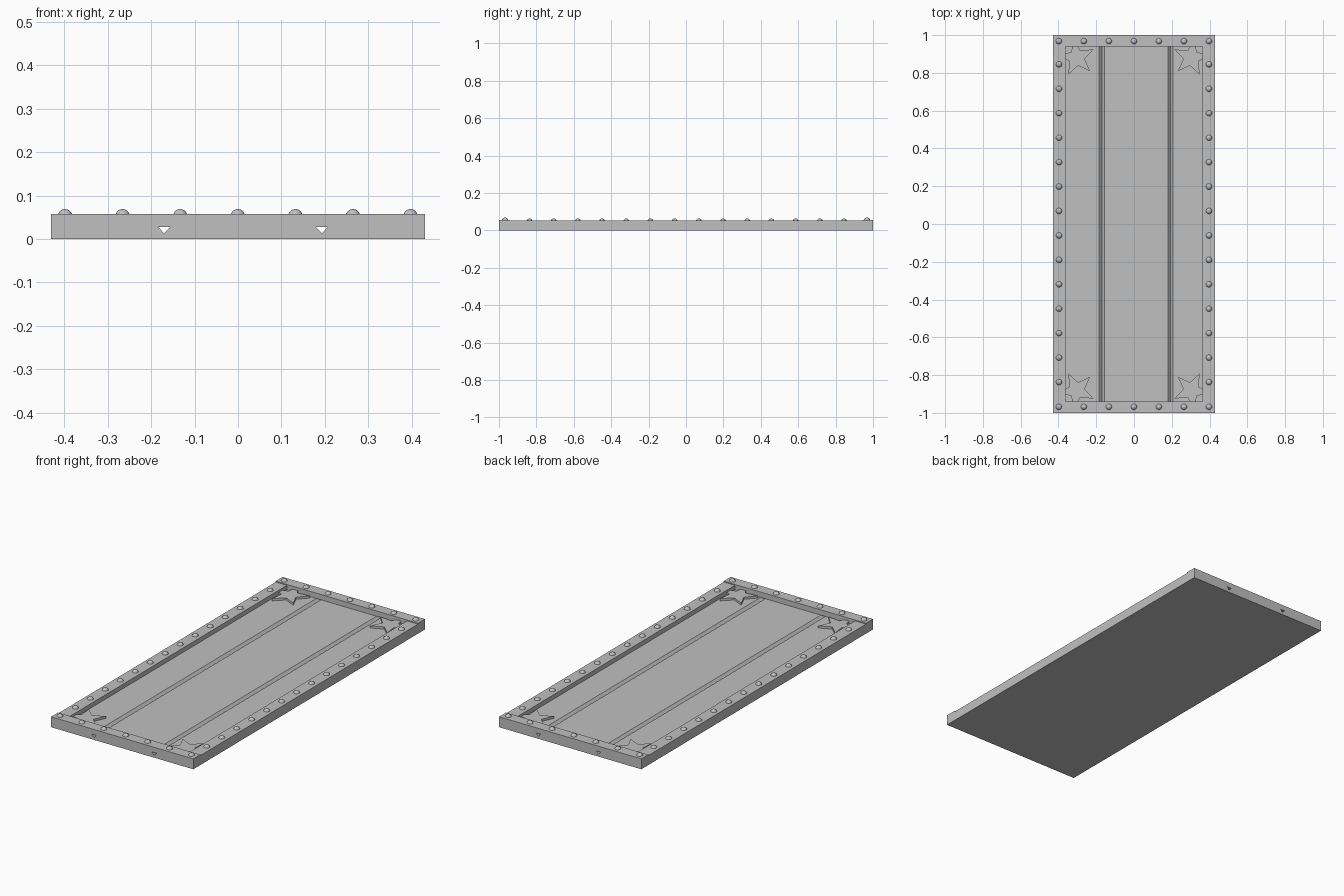
import bpy, bmesh, math
from mathutils import Matrix, Vector

if "Cube" in bpy.data.objects:
    bpy.data.objects.remove(bpy.data.objects["Cube"], do_unlink=True)

steel = bpy.data.materials.new("grey_steel")
steel.use_nodes = True
GREY = (0.53, 0.53, 0.53, 1)
steel.diffuse_color = GREY
steel.node_tree.nodes["Principled BSDF"].inputs["Base Color"].default_value = GREY

W, L = 0.43, 1.0              # half width and half length
IN_X, IN_Y = 0.363, 0.94      # inner edge of the rim
FLOOR, SIDE_TOP, END_TOP = 0.028, 0.052, 0.057
GROOVES = (-0.17, 0.193)


def finish(name, bm):
    bmesh.ops.recalc_face_normals(bm, faces=bm.faces)
    mesh = bpy.data.meshes.new(name)
    bm.to_mesh(mesh)
    bm.free()
    obj = bpy.data.objects.new(name, mesh)
    mesh.materials.append(steel)
    bpy.context.collection.objects.link(obj)
    return obj


def prism(name, points, direction):
    """Extrude a flat outline along a direction."""
    bm = bmesh.new()
    face = bm.faces.new([bm.verts.new(p) for p in points])
    grown = bmesh.ops.extrude_face_region(bm, geom=[face], use_keep_orig=True)
    moved = [v for v in grown["geom"] if isinstance(v, bmesh.types.BMVert)]
    bmesh.ops.translate(bm, verts=moved, vec=Vector(direction))
    return finish(name, bm)


def box(name, x0, x1, y0, y1, z0, z1):
    outline = [(x0, y0, z0), (x1, y0, z0), (x1, y1, z0), (x0, y1, z0)]
    return prism(name, outline, (0, 0, z1 - z0))


# Base plate with two V grooves running its whole length
profile = [(-W, 0), (-W, FLOOR)]
for gx in GROOVES:
    profile += [(gx - 0.014, FLOOR), (gx, 0.013), (gx + 0.014, FLOOR)]
profile += [(W, FLOOR), (W, 0)]
prism("base_plate", [(x, -L, z) for x, z in profile], (0, 2 * L, 0))

# Raised rim: two long side strips between two slightly taller end strips
for label, s in (("right", -1), ("left", 1)):
    x0, x1 = sorted((s * IN_X, s * W))
    box(label + "_rim", x0, x1, -IN_Y, IN_Y, FLOOR, SIDE_TOP)
for label, s in (("front", -1), ("back", 1)):
    y0, y1 = sorted((s * IN_Y, s * L))
    box(label + "_rim", -W, W, y0, y1, FLOOR, END_TOP)

# Five-pointed corner stars, partly tucked under the rim
for sx, xname in ((-1, "right"), (1, "left")):
    for sy, yname in ((-1, "front"), (1, "back")):
        star = []
        for i in range(10):
            r = 0.1 if i % 2 == 0 else 0.042
            a = math.radians(45 + 36 * i)
            star.append((sx * (IN_X - 0.06 - r * math.cos(a)),
                         sy * (IN_Y - 0.06 - r * math.sin(a)), FLOOR - 0.004))
        prism(f"{yname}_{xname}_star", star, (0, 0, 0.016))

# Domed rivets around the rim
rivets = [(-0.398 + 0.1325 * i, s * 0.968, END_TOP) for i in range(7) for s in (-1, 1)]
rivets += [(s * 0.397, -0.837 + 1.682 * i / 13, SIDE_TOP) for i in range(14) for s in (-1, 1)]
bm = bmesh.new()
for x, y, z in rivets:
    bmesh.ops.create_uvsphere(bm, u_segments=16, v_segments=10, radius=0.0165,
                              matrix=Matrix.Translation((x, y, z - 0.0045)))
for f in bm.faces:
    f.smooth = True
finish("rivets", bm)
